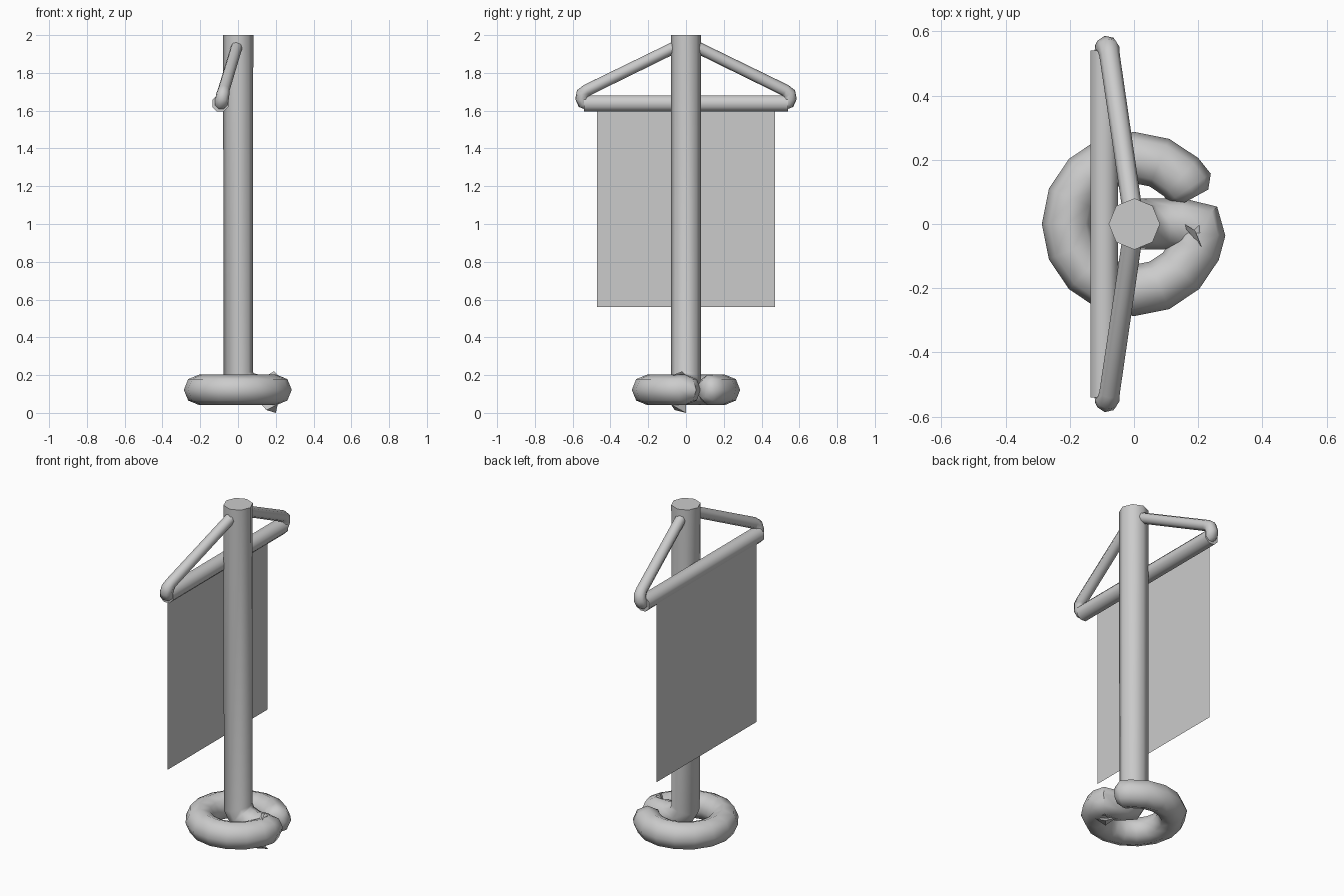
import bpy, bmesh
from math import radians, cos, sin, pi
from mathutils import Vector

cube = bpy.data.objects.get("Cube")
if cube:
    bpy.data.objects.remove(cube, do_unlink=True)

grey = bpy.data.materials.new("plain_grey")
grey.use_nodes = True
grey.diffuse_color = (0.6, 0.6, 0.6, 1)
grey.node_tree.nodes["Principled BSDF"].inputs["Base Color"].default_value = (0.6, 0.6, 0.6, 1)


def finish(name, bm, smooth=True):
    """Turn a bmesh into a named, shaded object."""
    bmesh.ops.recalc_face_normals(bm, faces=bm.faces)
    mesh = bpy.data.meshes.new(name)
    bm.to_mesh(mesh)
    bm.free()
    mesh.materials.append(grey)
    obj = bpy.data.objects.new(name, mesh)
    bpy.context.collection.objects.link(obj)
    if smooth:
        bpy.ops.object.select_all(action='DESELECT')
        obj.select_set(True)
        bpy.context.view_layer.objects.active = obj
        bpy.ops.object.shade_smooth_by_angle(angle=radians(55))


def tube(name, path, radii, side, sides=8):
    """Sweep a polygon along a path, carrying its side vector along."""
    pts = [Vector(p) for p in path]
    bm = bmesh.new()
    rings, old, side = [], None, Vector(side)
    for i, p in enumerate(pts):
        before = (p - pts[i - 1]).normalized() if i else Vector()
        after = (pts[i + 1] - p).normalized() if i < len(pts) - 1 else Vector()
        t = (before + after).normalized()
        if old:
            side = old.rotation_difference(t) @ side
        side = (side - t * side.dot(t)).normalized()
        up, old = t.cross(side), t
        rings.append([bm.verts.new(p + radii[i] * (cos(a) * side + sin(a) * up))
                      for a in (2 * pi * k / sides for k in range(sides))])
    for a, b in zip(rings, rings[1:]):
        for k in range(sides):
            n = (k + 1) % sides
            bm.faces.new((a[k], a[n], b[n], b[k]))
    bm.faces.new(rings[0])
    bm.faces.new(rings[-1])
    finish(name, bm)


# Pole that bends outward at the foot and coils into an open ring
R, r, level = 0.207, 0.08, 0.122
path = [(0.001, 0, 2), (0.001, 0, 0.2), (0.03, 0, 0.15),
        (0.1, 0, level), (0.15, 0, level), (0.203, -0.003, level)]
angles = [-8] + [-22.5 * k for k in range(1, 15)] + [-327, -336]
path += [(R * cos(radians(a)), R * sin(radians(a)), level) for a in angles]
radii = [r] * (len(path) - 2) + [0.079, 0.048]
tube("pole_and_coiled_foot", path, radii, (1, 0, 0))

# Pinched folds at the sharp turn of the foot
for name, pts in (
        ("upper_fold", [(0.14, 0.01, 0.19), (0.21, -0.07, 0.2), (0.19, -0.02, 0.22), (0.2, -0.06, 0.19)]),
        ("lower_fold", [(0.12, 0, 0.05), (0.21, -0.08, 0.045), (0.2, 0, 0), (0.15, -0.06, 0.015)])):
    bm = bmesh.new()
    for p in pts:
        bm.verts.new(p)
    bmesh.ops.convex_hull(bm, input=bm.verts)
    finish(name, bm, smooth=False)

# Crossbar, turned so that its sides are flat
bar_x, bar_z = -0.093, 1.638
tilt = radians(22.5)
tube("crossbar", [(bar_x, -0.54, bar_z), (bar_x, 0.54, bar_z)], [0.0465] * 2,
     (cos(tilt), 0, sin(tilt)))

# Struts from the pole to the crossbar ends, hooked at the tip
for name, s in (("back_strut", 1), ("front_strut", -1)):
    tube(name,
         [(-0.003, s * 0.03, 1.95), (-0.076, s * 0.525, 1.708), (-0.08, s * 0.547, 1.69),
          (-0.084, s * 0.551, 1.664), (-0.088, s * 0.543, 1.645), (-0.09, s * 0.52, bar_z)],
         [0.031, 0.032, 0.035, 0.036, 0.037, 0.037], (1, 0, 0))

# Cloth sheet hanging from the outer side of the crossbar
bm = bmesh.new()
bm.faces.new([bm.verts.new((-0.136, y, z))
              for y, z in ((-0.47, 0.56), (0.47, 0.56), (0.47, 1.62), (-0.47, 1.62))])
finish("banner", bm, smooth=False)
